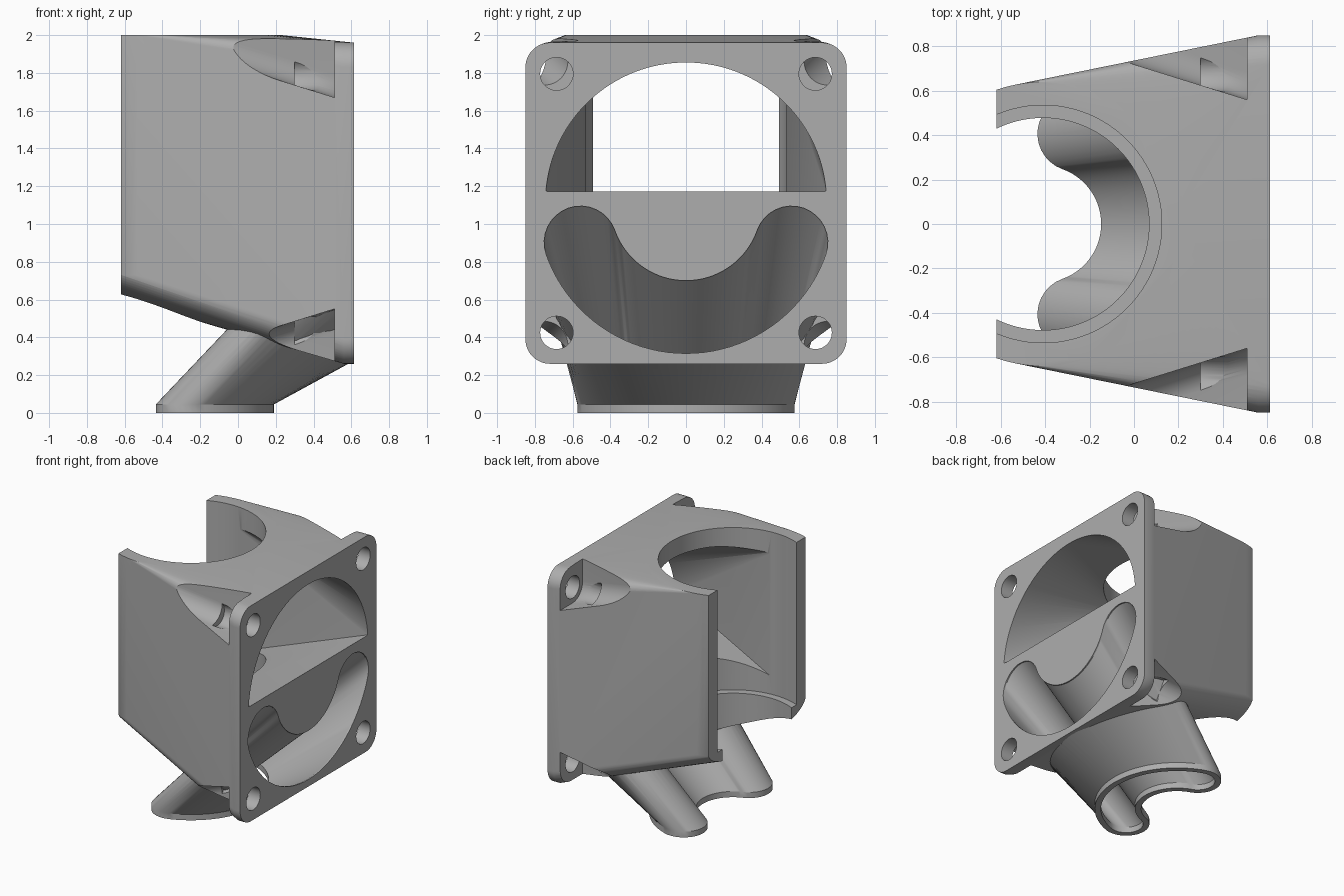
import bpy, bmesh
from math import sin, cos, pi, radians

if "Cube" in bpy.data.objects:
    bpy.data.objects.remove(bpy.data.objects["Cube"], do_unlink=True)

FRONT, BACK = 0.613, -0.62      # flange face and clip end along x
AXIS = -0.41                    # vertical bore axis
FAN_Z = 1.1                     # fan centre height

grey = bpy.data.materials.new("matte grey plastic")
grey.use_nodes = True
colour = (0.42, 0.42, 0.42, 1)
grey.diffuse_color = colour
grey.node_tree.nodes["Principled BSDF"].inputs["Base Color"].default_value = colour


def finish(name, bm):
    bmesh.ops.recalc_face_normals(bm, faces=bm.faces[:])
    mesh = bpy.data.meshes.new(name)
    bm.to_mesh(mesh)
    bm.free()
    mesh.materials.append(grey)
    obj = bpy.data.objects.new(name, mesh)
    bpy.context.collection.objects.link(obj)
    return obj


def hull(name, points):
    bm = bmesh.new()
    for p in points:
        bm.verts.new(p)
    result = bmesh.ops.convex_hull(bm, input=bm.verts[:])
    loose = [v for v in bm.verts if not v.link_faces]
    bmesh.ops.delete(bm, geom=loose, context='VERTS')
    bmesh.ops.dissolve_limit(bm, angle_limit=radians(0.1), verts=bm.verts[:], edges=bm.edges[:])
    return finish(name, bm)


def loft(name, rings):
    bm = bmesh.new()
    loops = [[bm.verts.new(p) for p in ring] for ring in rings]
    n = len(loops[0])
    for a, b in zip(loops, loops[1:]):
        for i in range(n):
            j = (i + 1) % n
            bm.faces.new((a[i], a[j], b[j], b[i]))
    bm.faces.new(loops[0])
    bm.faces.new(loops[-1])
    return finish(name, bm)


def circle(r, n=96):
    return [(r * cos(2 * pi * i / n), r * sin(2 * pi * i / n)) for i in range(n)]


def upright(r, z0, z1):
    return [(AXIS + a, b, z) for z in (z0, z1) for a, b in circle(r)]


def disc_x(x, y, z, r, n=48):
    return [(x, y + a, z + b) for a, b in circle(r, n)]


def combine(target, tool, operation):
    mod = target.modifiers.new(operation, 'BOOLEAN')
    mod.operation, mod.solver, mod.object = operation, 'EXACT', tool
    bpy.context.view_layer.update()
    graph = bpy.context.evaluated_depsgraph_get()
    mesh = bpy.data.meshes.new_from_object(target.evaluated_get(graph))
    target.modifiers.clear()
    target.data = mesh
    bpy.data.objects.remove(tool, do_unlink=True)


def cut(target, tool):
    combine(target, tool, 'DIFFERENCE')


def crescent(inner, outer, steps=40):
    """Curved slot with round ends, as (along, across) pairs about its centre."""
    end = radians(70.5)
    mid, r = (inner + outer) / 2, (outer - inner) / 2
    sweep = [-end + 2 * end * i / steps for i in range(steps + 1)]
    pts = [(outer * cos(t), outer * sin(t)) for t in sweep]
    caps = [pi * i / 16 for i in range(1, 16)]
    pts += [(mid * cos(end) + r * cos(end + c), mid * sin(end) + r * sin(end + c)) for c in caps]
    pts += [(inner * cos(t), inner * sin(t)) for t in reversed(sweep)]
    pts += [(mid * cos(end) + r * cos(pi - end + c), -mid * sin(end) + r * sin(pi - end + c))
            for c in caps]
    return pts


def nozzle_solid(name, fan_radii, tip_radii, x_end, z_end):
    fan, tip = crescent(*fan_radii), crescent(*tip_radii)
    rings = [[(x, b, FAN_Z - a) for a, b in fan] for x in (x_end, FRONT - 0.01)]
    rings += [[(AXIS + a, b, z) for a, b in tip] for z in (0.045, z_end)]
    return loft(name, rings)


# Body: rounded square flange blended into the round clip
corners = [p for x in (0.56, FRONT) for sy in (-1, 1) for z in (0.39, 1.83)
           for p in disc_x(x, sy * 0.72, z, 0.13)]
body = hull("fan_duct_body", corners + upright(0.64, 0.73, 2.0))
cut(body, hull("clip_trim", [(x, y, z) for x in (-2, BACK) for y in (-1, 1) for z in (-1, 3)]))

# Screw pockets flare outwards behind the flange; holes pass through it
for sy in (-1, 1):
    for sz, z in ((-1, 0.425), (1, 1.795)):
        y = sy * 0.685
        pocket = []
        for x, near in ((0.51, 0), (-0.1, 0.19)):
            for oy, oz in ((near, near), (0.7, near), (near, 0.7), (0.7, 0.7)):
                pocket += disc_x(x, y + sy * oy, z + sz * oz, 0.125)
        cut(body, hull("screw_pocket", pocket))
        cut(body, hull("screw_hole", disc_x(0.3, y, z, 0.087) + disc_x(0.8, y, z, 0.087)))

# Upper air passage from the half-round window to the bore
window = [(0.616, 0.745 * cos(t), 1.11 + 0.745 * sin(t))
          for t in [radians(5 + 170 * i / 64) for i in range(65)]]
window += [(0.616, s * 0.72, 1.172) for s in (-1, 1)]
mouth = [(AXIS, y, z) for y in (-0.52, 0.52) for z in (0.85, 1.86)]
cut(body, hull("air_passage", window + mouth))

# Vertical bore with a narrower lip at the bottom
cut(body, hull("bore", upright(0.535, 0.72, 2.2)))
cut(body, hull("lip_bore", upright(0.478, -0.2, 0.8)))

# Crescent nozzle running down to the outlet, then hollowed
combine(body, nozzle_solid("nozzle", (0.355, 0.83), (0.262, 0.6), FRONT - 0.002, 0.0), 'UNION')
cut(body, nozzle_solid("nozzle_hollow", (0.4, 0.785), (0.307, 0.555), FRONT + 0.02, -0.02))

# Shading
body.data.materials.clear()
body.data.materials.append(grey)
for poly in body.data.polygons:
    poly.material_index = 0
bpy.ops.object.select_all(action='DESELECT')
body.select_set(True)
bpy.context.view_layer.objects.active = body
bpy.ops.object.shade_smooth_by_angle(angle=radians(25))
